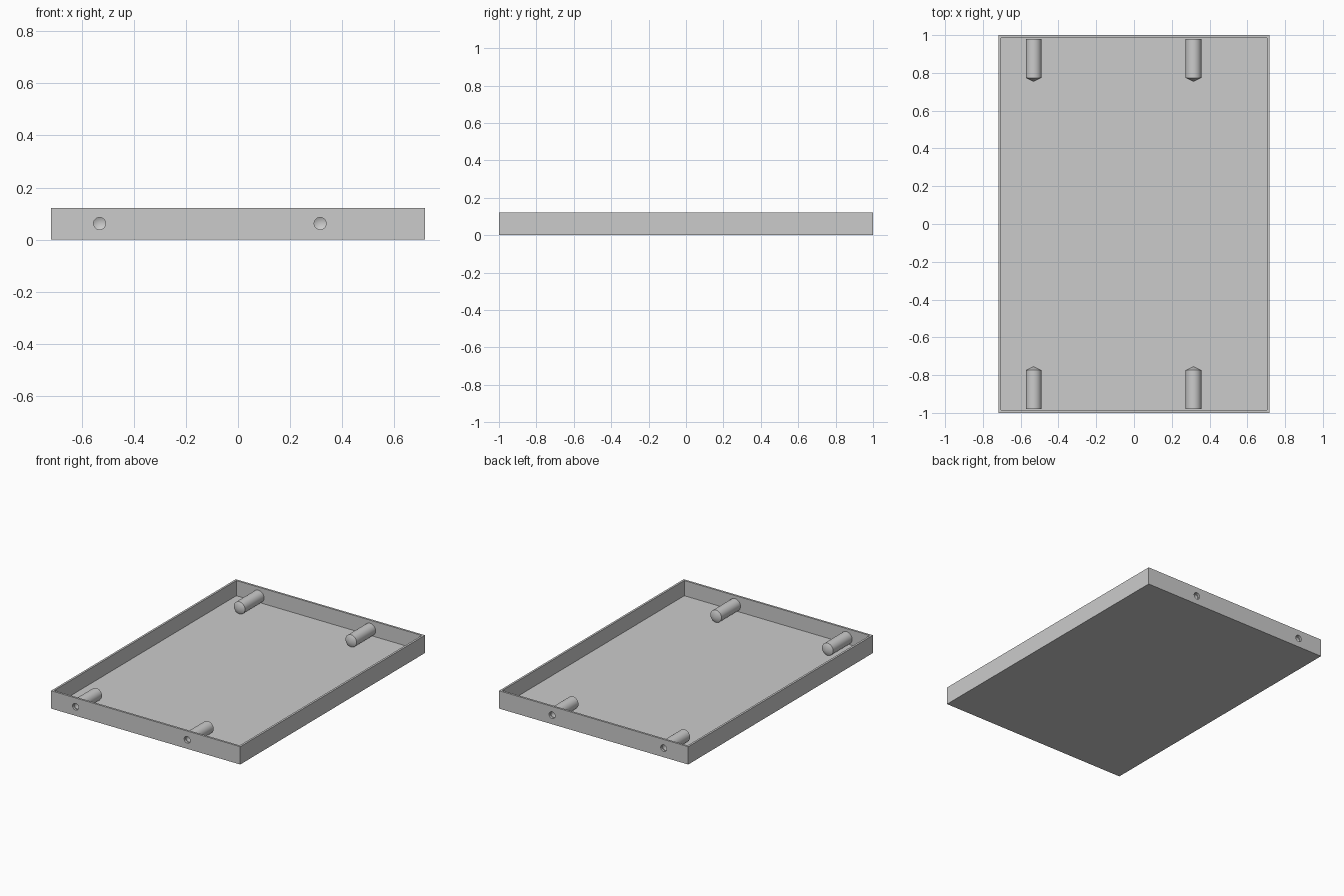
import bpy
import bmesh
import math
from mathutils import Vector

if "Cube" in bpy.data.objects:
    bpy.data.objects.remove(bpy.data.objects["Cube"])

# Overall sizes
WIDTH, LENGTH, HEIGHT = 1.434, 2.0, 0.122
WALL, FLOOR = 0.02, 0.018
BOSS_XS = {"right": -0.531, "left": 0.315}
BOSS_Z = 0.062
BOSS_R, HOLE_R = 0.042, 0.023
INNER_Y = LENGTH / 2 - WALL

grey = bpy.data.materials.new("light_grey")
grey.use_nodes = True
colour = (0.6, 0.6, 0.6, 1)
grey.diffuse_color = colour
grey.node_tree.nodes["Principled BSDF"].inputs["Base Color"].default_value = colour


def make_object(name, bm):
    bmesh.ops.recalc_face_normals(bm, faces=bm.faces)
    mesh = bpy.data.meshes.new(name)
    bm.to_mesh(mesh)
    bm.free()
    mesh.materials.append(grey)
    obj = bpy.data.objects.new(name, mesh)
    bpy.context.collection.objects.link(obj)
    return obj


def activate(obj):
    bpy.ops.object.select_all(action="DESELECT")
    obj.select_set(True)
    bpy.context.view_layer.objects.active = obj


def lathe(name, profile, x, side):
    """Revolve (radius, distance) points about a lengthwise axis; side is -1 front, 1 back."""
    bm = bmesh.new()
    verts = [bm.verts.new((x + r, side * d, BOSS_Z)) for r, d in profile]
    edges = [bm.edges.new(pair) for pair in zip(verts, verts[1:])]
    bmesh.ops.spin(bm, geom=verts + edges, cent=(x, 0, BOSS_Z), axis=(0, 1, 0),
                   angle=math.tau, steps=40)
    bmesh.ops.remove_doubles(bm, verts=bm.verts, dist=1e-5)
    return make_object(name, bm)


# Open tray: a box whose top is inset and sunk to the floor
bm = bmesh.new()
bmesh.ops.create_cube(bm, size=1)
bmesh.ops.scale(bm, vec=(WIDTH, LENGTH, HEIGHT), verts=bm.verts)
bmesh.ops.translate(bm, vec=(0, 0, HEIGHT / 2), verts=bm.verts)
bm.normal_update()
top = max(bm.faces, key=lambda f: f.calc_center_median().z)
bmesh.ops.inset_region(bm, faces=[top], thickness=WALL)
sunk = bmesh.ops.extrude_discrete_faces(bm, faces=[top])["faces"][0]
bmesh.ops.translate(bm, vec=Vector((0, 0, FLOOR - HEIGHT)), verts=sunk.verts)
tray = make_object("tray", bm)

# Hollow screw bosses with pointed ends, and the holes through the end walls
boss_profile = [(0, 0.753), (BOSS_R, 0.774), (BOSS_R, INNER_Y),
                (HOLE_R, INNER_Y), (HOLE_R, 0.789), (0, 0.777)]
drill_profile = [(0, INNER_Y - WALL), (HOLE_R, INNER_Y - WALL),
                 (HOLE_R, INNER_Y + 2 * WALL), (0, INNER_Y + 2 * WALL)]
for end, side in (("front", -1), ("back", 1)):
    for hand, x in BOSS_XS.items():
        drill = lathe("hole_cutter", drill_profile, x, side)
        drill.hide_render = True
        cut = tray.modifiers.new("screw_hole", "BOOLEAN")
        cut.operation = "DIFFERENCE"
        cut.solver = "EXACT"
        cut.object = drill
        activate(tray)
        bpy.ops.object.modifier_apply(modifier=cut.name)
        bpy.data.objects.remove(drill)

        boss = lathe(f"{end}_{hand}_screw_boss", boss_profile, x, side)
        activate(boss)
        bpy.ops.object.shade_smooth_by_angle(angle=math.radians(25))

activate(tray)
bpy.ops.object.shade_smooth_by_angle(angle=math.radians(25))
